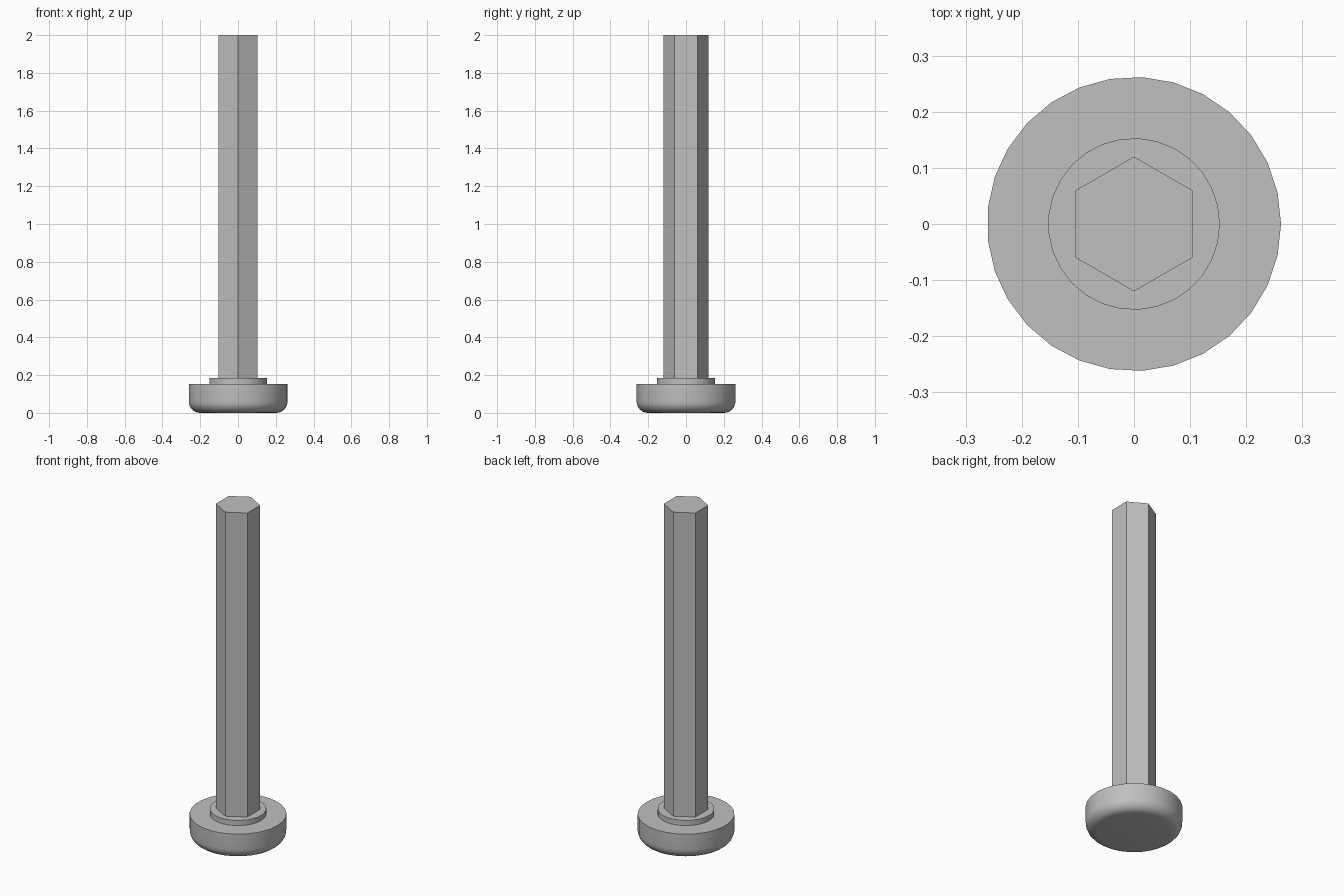
import bpy, bmesh, math

cube = bpy.data.objects.get("Cube")
if cube:
    bpy.data.objects.remove(cube, do_unlink=True)

# Single metal colour
GREY = (0.527, 0.527, 0.527, 1)
steel = bpy.data.materials.new("steel grey")
steel.use_nodes = True
steel.diffuse_color = GREY
steel.node_tree.nodes["Principled BSDF"].inputs["Base Color"].default_value = GREY


def turned_part(name, profile, sides, start=0.0, smooth=True):
    """Turn a (radius, z) profile into a capped solid with the given side count."""
    bm = bmesh.new()
    rings = []
    for radius, z in profile:
        angles = [start + math.tau * i / sides for i in range(sides)]
        rings.append([bm.verts.new((radius * math.cos(a), radius * math.sin(a), z))
                      for a in angles])
    for low, high in zip(rings, rings[1:]):
        for i in range(sides):
            j = (i + 1) % sides
            bm.faces.new((low[i], low[j], high[j], high[i]))
    bm.faces.new(rings[0][::-1])
    bm.faces.new(rings[-1])
    mesh = bpy.data.meshes.new(name)
    bm.to_mesh(mesh)
    bm.free()
    mesh.materials.append(steel)
    obj = bpy.data.objects.new(name, mesh)
    bpy.context.collection.objects.link(obj)
    if smooth:
        bpy.ops.object.select_all(action="DESELECT")
        obj.select_set(True)
        bpy.context.view_layer.objects.active = obj
        bpy.ops.object.shade_smooth_by_angle(angle=math.radians(30))
    return obj


# Round head with a filleted lower rim
HEAD_R, FILLET, STEPS = 0.262, 0.06, 6
head_profile = []
for k in range(STEPS + 1):
    a = math.pi / 2 * k / STEPS
    head_profile.append((HEAD_R - FILLET + FILLET * math.sin(a),
                         FILLET - FILLET * math.cos(a)))
head_profile.append((HEAD_R, 0.154))
turned_part("head", head_profile, 29)

# Thin collar on top of the head
turned_part("collar", [(0.153, 0.154), (0.153, 0.185)], 29)

# Six-sided shaft with points facing front and back
turned_part("hex_shaft", [(0.12, 0.185), (0.12, 2.0)], 6, math.pi / 2, smooth=False)
